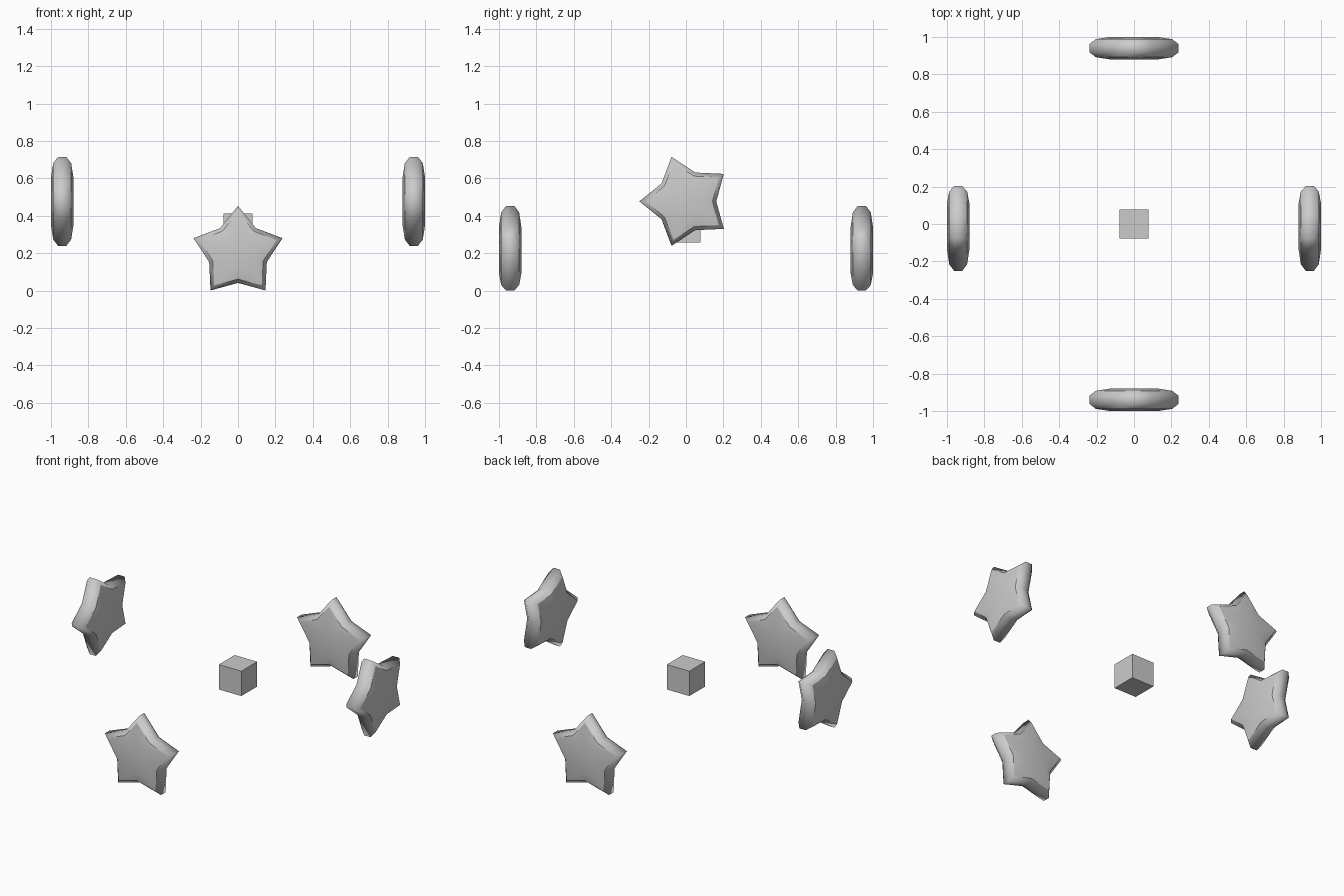
import bpy
import bmesh
from math import sin, cos, pi
from mathutils import Matrix, Vector

if "Cube" in bpy.data.objects:
    bpy.data.objects.remove(bpy.data.objects["Cube"], do_unlink=True)

grey = bpy.data.materials.new("light grey")
grey.use_nodes = True
grey.diffuse_color = (0.6, 0.6, 0.6, 1)
grey.node_tree.nodes["Principled BSDF"].inputs["Base Color"].default_value = (0.6, 0.6, 0.6, 1)

# Star cross-section from front to back: tip radius, notch radius, depth
RINGS = [(0.135, 0.090, -0.060), (0.215, 0.142, -0.048), (0.250, 0.162, -0.022),
         (0.250, 0.162, 0.022), (0.215, 0.142, 0.048), (0.135, 0.090, 0.060)]


def finish(name, bm, matrix):
    bmesh.ops.recalc_face_normals(bm, faces=bm.faces[:])
    mesh = bpy.data.meshes.new(name)
    bm.to_mesh(mesh)
    bm.free()
    mesh.materials.append(grey)
    obj = bpy.data.objects.new(name, mesh)
    bpy.context.collection.objects.link(obj)
    obj.matrix_world = matrix
    return obj


def star(name, location, rotation):
    """Upright puffy star with a soft rim and crisp face outlines."""
    bm = bmesh.new()
    rings = []
    for tip, notch, depth in RINGS:
        ring = []
        for i in range(10):
            r = notch if i % 2 else tip
            a = i * pi / 5
            ring.append(bm.verts.new((r * sin(a), depth, r * cos(a))))
        rings.append(ring)
    # Skin neighbouring rings
    for a, b in zip(rings, rings[1:]):
        for i in range(10):
            j = (i + 1) % 10
            bm.faces.new((a[i], a[j], b[j], b[i]))
    # Fan caps on both faces
    for ring in (rings[0], rings[-1]):
        centre = bm.verts.new((0, ring[0].co.y, 0))
        for i in range(10):
            bm.faces.new((centre, ring[i], ring[(i + 1) % 10]))
    for f in bm.faces:
        f.smooth = True
    # Sharp outline between the rim and each face
    for ring in (rings[1], rings[4]):
        for i in range(10):
            bm.edges.get((ring[i], ring[(i + 1) % 10])).smooth = False
    finish(name, bm, Matrix.Translation(Vector(location)) @ rotation)


# Front and back stars stand upright; side stars point to the front
upright = Matrix.Identity(4)
sideways = Matrix.Rotation(pi / 2, 4, 'X') @ Matrix.Rotation(pi / 2, 4, 'Z')
star("front_star", (0, -0.94, 0.203), upright)
star("back_star", (0, 0.94, 0.203), upright)
star("left_star", (0.94, 0, 0.477), sideways)
star("right_star", (-0.94, 0, 0.477), sideways)

# Small cube in the middle
bm = bmesh.new()
bmesh.ops.create_cube(bm, size=0.154)
finish("centre_block", bm, Matrix.Translation(Vector((0, 0, 0.334))))
